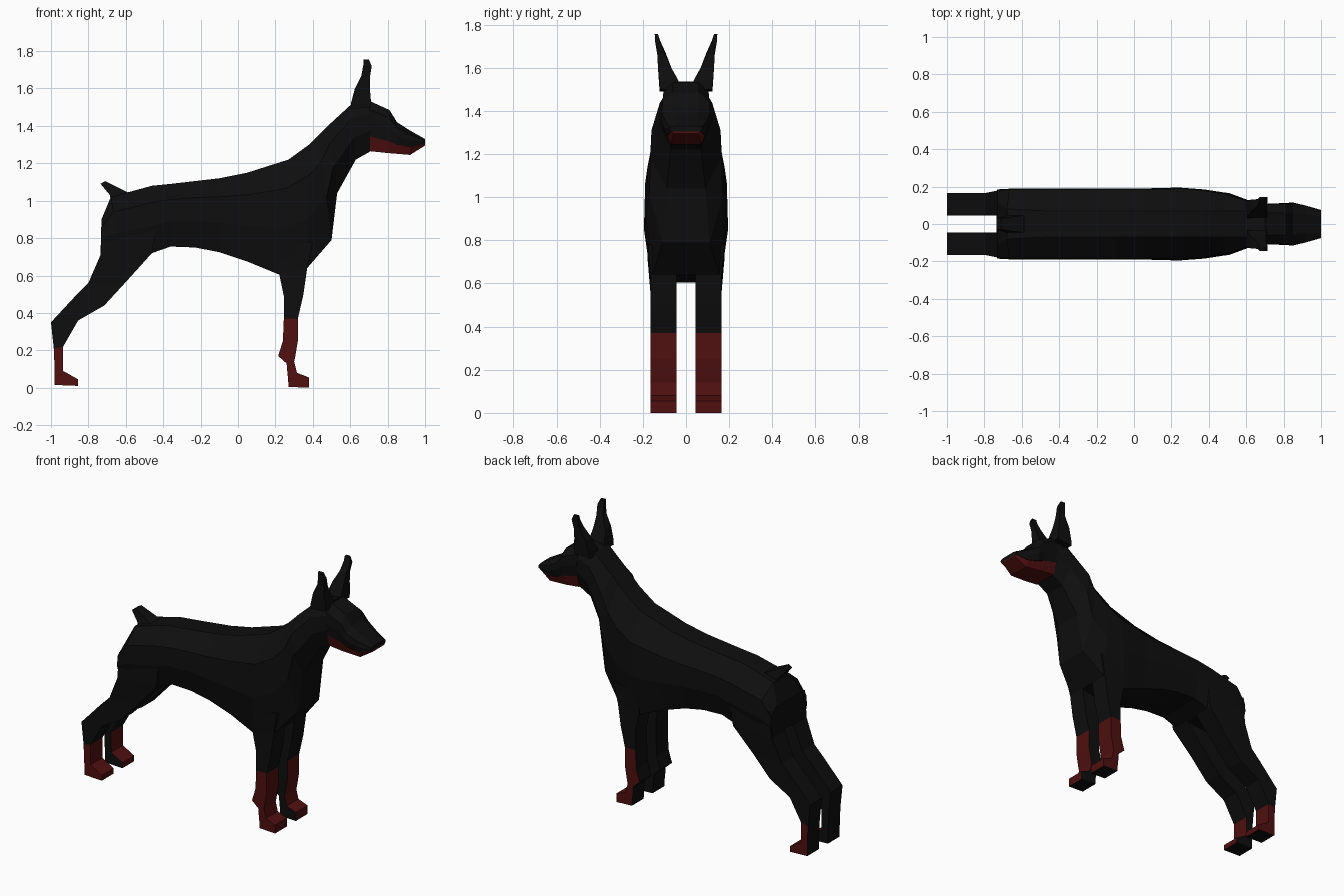
import bpy, bmesh


def material(name, rgb):
    m = bpy.data.materials.new(name)
    m.diffuse_color = (*rgb, 1)
    return m


BLACK = material("black coat", (0.0045, 0.0045, 0.0045))
RUST = material("rust markings", (0.08, 0.005, 0.005))


def loft(name, rings, mats, rule=None):
    """Skin a row of equal-length rings, cap both ends, flat shaded."""
    bm = bmesh.new()
    rows = [[bm.verts.new(p) for p in r] for r in rings]
    n = len(rows[0])
    for a, b in zip(rows, rows[1:]):
        for i in range(n):
            j = (i + 1) % n
            bm.faces.new((a[i], a[j], b[j], b[i]))
    bm.faces.new(rows[0])
    bm.faces.new(rows[-1])
    bmesh.ops.recalc_face_normals(bm, faces=bm.faces)
    bm.normal_update()
    if rule:
        for f in bm.faces:
            f.material_index = int(rule(f))
    me = bpy.data.meshes.new(name)
    bm.to_mesh(me)
    bm.free()
    for m in mats:
        me.materials.append(m)
    ob = bpy.data.objects.new(name, me)
    bpy.context.collection.objects.link(ob)
    return ob


def section(bx, bz, tx, tz, wb, w, wt):
    """Eight-sided section between a bottom and a top point."""
    half = [(0, wb), (0.4, w), (0.75, w * 0.97), (1, wt)]
    pts = [(bx + (tx - bx) * t, y, bz + (tz - bz) * t) for t, y in half]
    return pts + [(x, -y, z) for x, y, z in reversed(pts)]


def rung(bx, bz, fx, fz, yi, yo, s=1):
    """Four-sided limb section from a back point to a front point."""
    return [(bx, s * yi, bz), (bx, s * yo, bz), (fx, s * yo, fz), (fx, s * yi, fz)]


# Torso and neck
torso = [
    (-0.735, 0.72, -0.73, 0.90, 0.16, 0.185, 0.12),
    (-0.62, 0.70, -0.68, 1.02, 0.16, 0.19, 0.08),
    (-0.46, 0.72, -0.46, 1.08, 0.15, 0.19, 0.07),
    (-0.36, 0.755, -0.36, 1.09, 0.15, 0.19, 0.07),
    (-0.23, 0.75, -0.23, 1.105, 0.15, 0.19, 0.07),
    (-0.10, 0.725, -0.10, 1.12, 0.15, 0.19, 0.07),
    (0.05, 0.675, 0.05, 1.15, 0.15, 0.19, 0.07),
    (0.22, 0.605, 0.27, 1.22, 0.16, 0.195, 0.07),
    (0.37, 0.64, 0.38, 1.30, 0.155, 0.185, 0.07),
    (0.50, 0.79, 0.43, 1.35, 0.11, 0.17, 0.07),
    (0.53, 1.04, 0.48, 1.40, 0.09, 0.165, 0.07),
    (0.63, 1.22, 0.60, 1.51, 0.07, 0.125, 0.07),
    (0.71, 1.265, 0.71, 1.535, 0.07, 0.105, 0.06),
]
loft("torso_and_neck", [section(*s) for s in torso], [BLACK])

# Head and lower jaw
head = [
    (0.70, 1.345, 0.70, 1.535, 0.10, 0.108, 0.06),
    (0.80, 1.32, 0.81, 1.485, 0.10, 0.112, 0.06),
    (0.85, 1.30, 0.85, 1.42, 0.10, 0.115, 0.06),
    (0.92, 1.285, 0.92, 1.375, 0.09, 0.098, 0.05),
    (1.00, 1.305, 1.00, 1.33, 0.07, 0.075, 0.045),
]
loft("head", [section(*s) for s in head], [BLACK])

jaw = [(0.705, 1.265, 1.345, 0.10), (0.80, 1.255, 1.322, 0.10),
       (0.92, 1.245, 1.287, 0.088), (1.00, 1.295, 1.307, 0.07)]
loft("lower_jaw", [[(x, -w * 0.8, b), (x, w * 0.8, b), (x, w, t), (x, -w, t)]
                   for x, b, t, w in jaw], [RUST])

# Docked tail
tail = [(-0.68, 1.00, -0.56, 1.03, 0.05), (-0.685, 1.03, -0.60, 1.05, 0.045),
        (-0.735, 1.09, -0.71, 1.105, 0.03)]
loft("tail", [rung(a, b, c, d, -y, y) for a, b, c, d, y in tail], [BLACK])

# Limb and ear rungs: back x, z, front x, z, inner y, outer y
hind_leg = [
    (-0.72, 0.88, -0.44, 0.85, 0.045, 0.184),
    (-0.735, 0.71, -0.46, 0.72, 0.045, 0.178),
    (-0.80, 0.56, -0.60, 0.565, 0.045, 0.165),
    (-0.87, 0.49, -0.715, 0.44, 0.045, 0.165),
    (-1.00, 0.35, -0.855, 0.36, 0.045, 0.165),
    (-0.985, 0.21, -0.935, 0.22, 0.045, 0.165),
    (-0.98, 0.09, -0.935, 0.09, 0.045, 0.165),
    (-0.98, 0.045, -0.855, 0.045, 0.045, 0.165),
    (-0.98, 0.015, -0.855, 0.01, 0.045, 0.165),
]
front_leg = [
    (0.21, 0.75, 0.40, 0.78, 0.045, 0.175),
    (0.22, 0.61, 0.37, 0.64, 0.045, 0.165),
    (0.245, 0.49, 0.35, 0.50, 0.045, 0.165),
    (0.245, 0.37, 0.32, 0.37, 0.045, 0.165),
    (0.24, 0.25, 0.32, 0.25, 0.045, 0.165),
    (0.215, 0.17, 0.305, 0.16, 0.045, 0.165),
    (0.26, 0.13, 0.30, 0.14, 0.045, 0.165),
    (0.265, 0.07, 0.315, 0.08, 0.045, 0.165),
    (0.268, 0.045, 0.38, 0.055, 0.045, 0.165),
    (0.27, 0.005, 0.38, 0.0, 0.045, 0.165),
]
ear = [
    (0.60, 1.49, 0.71, 1.50, 0.03, 0.122),
    (0.605, 1.525, 0.71, 1.54, 0.035, 0.125),
    (0.625, 1.60, 0.705, 1.60, 0.068, 0.13),
    (0.66, 1.67, 0.705, 1.66, 0.095, 0.133),
    (0.67, 1.725, 0.715, 1.72, 0.12, 0.143),
    (0.67, 1.755, 0.70, 1.755, 0.13, 0.145),
]

for s, side in ((-1, "right"), (1, "left")):
    for name, rungs, top in (("hind_leg", hind_leg, 0.22), ("front_leg", front_leg, 0.37)):
        # Rust colour on the outer, front and upper faces of the lower leg
        def marked(f):
            low = max(v.co.z for v in f.verts) < top + 0.005
            return low and (f.normal.y * s > 0.5 or f.normal.x > 0.3 or f.normal.z > 0.3)
        loft(f"{side}_{name}", [rung(*r, s) for r in rungs], [BLACK, RUST], marked)
    loft(f"{side}_ear", [rung(*r, s) for r in ear], [BLACK])
